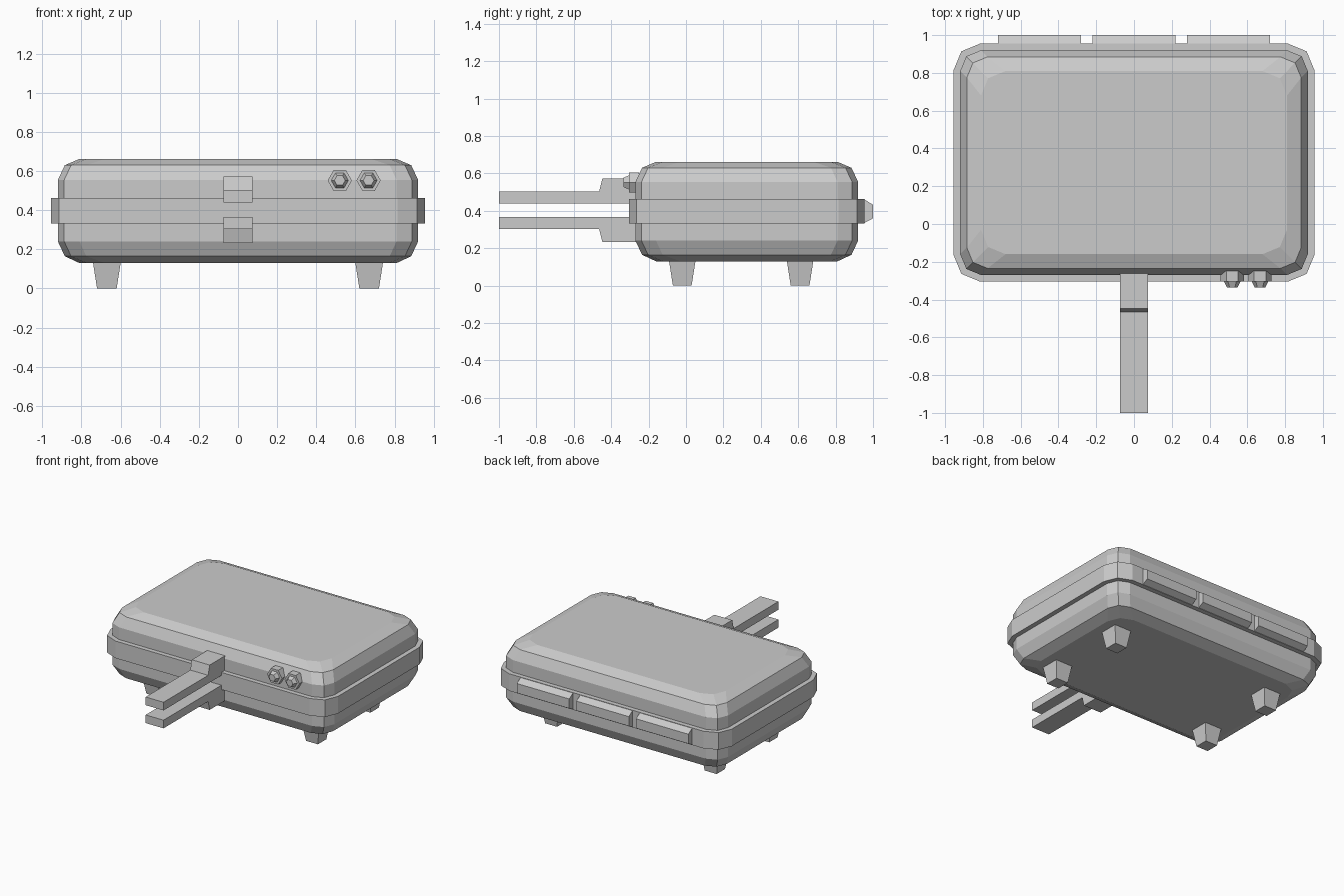
import bpy, bmesh, math

cube = bpy.data.objects.get("Cube")
if cube:
    bpy.data.objects.remove(cube, do_unlink=True)

GREY = (0.6, 0.6, 0.6, 1.0)
mat = bpy.data.materials.new("light grey")
mat.use_nodes = True
mat.diffuse_color = GREY
mat.node_tree.nodes["Principled BSDF"].inputs["Base Color"].default_value = GREY

MID_Y = 0.325  # centre of the body


def loft(name, rings):
    """Skin a stack of equal-length point rings and cap both ends."""
    bm = bmesh.new()
    loops = [[bm.verts.new(p) for p in ring] for ring in rings]
    n = len(loops[0])
    for a, b in zip(loops, loops[1:]):
        for i in range(n):
            j = (i + 1) % n
            bm.faces.new((a[i], a[j], b[j], b[i]))
    bm.faces.new(loops[0])
    bm.faces.new(loops[-1])
    bmesh.ops.recalc_face_normals(bm, faces=bm.faces)
    mesh = bpy.data.meshes.new(name)
    bm.to_mesh(mesh)
    bm.free()
    mesh.materials.append(mat)
    obj = bpy.data.objects.new(name, mesh)
    bpy.context.collection.objects.link(obj)
    return obj


def rounded_ring(hx, hy, radius, z):
    """Rectangle with two-segment round corners."""
    pts = []
    for k, (sx, sy) in enumerate([(1, 1), (-1, 1), (-1, -1), (1, -1)]):
        for step in range(3):
            a = math.radians(90 * k + 45 * step)
            pts.append((sx * (hx - radius) + radius * math.cos(a),
                        MID_Y + sy * (hy - radius) + radius * math.sin(a), z))
    return pts


def square_ring(x, y, z, half):
    return [(x + sx * half, y + sy * half, z)
            for sx, sy in [(1, 1), (-1, 1), (-1, -1), (1, -1)]]


def extrude_x(name, profile, x0, x1):
    """Extrude a (y, z) profile along x."""
    return loft(name, [[(x, y, z) for y, z in profile] for x in (x0, x1)])


# Body shell: inset, corner radius, height
shell = [(0.11, 0.13, 0.13), (0.035, 0.11, 0.165), (0, 0.11, 0.24),
         (0, 0.11, 0.555), (0.035, 0.11, 0.63), (0.11, 0.13, 0.662)]
loft("body_shell", [rounded_ring(0.92 - d, 0.595 - d, r, z) for d, r, z in shell])

# Rim around the middle
loft("middle_rim", [rounded_ring(0.955, 0.63, 0.14, z) for z in (0.333, 0.463)])

# Handles: the lower one mirrors the upper one about the seam
handle = [(-0.25, 0.44), (-1.0, 0.44), (-1.0, 0.502), (-0.465, 0.502),
          (-0.447, 0.573), (-0.25, 0.573)]
extrude_x("upper_handle", handle, -0.075, 0.075)
extrude_x("lower_handle", [(y, 0.806 - z) for y, z in handle], -0.075, 0.075)

# Hinge blocks along the back
hinge = [(0.92, 0.333), (0.95, 0.333), (1.0, 0.36), (1.0, 0.432),
         (0.95, 0.463), (0.92, 0.463)]
for label, x in (("right", -0.5), ("middle", 0), ("left", 0.5)):
    extrude_x(label + "_hinge", hinge, x - 0.22, x + 0.22)

# Hexagonal knobs: radius, y
knob = [(0.062, -0.25), (0.062, -0.305), (0.044, -0.305), (0.028, -0.335)]
for label, x in (("inner", 0.52), ("outer", 0.667)):
    loft(label + "_knob", [[(x + r * math.cos(k * math.pi / 3), y,
                             0.552 + r * math.sin(k * math.pi / 3))
                            for k in range(6)] for r, y in knob])

# Tapered feet
for side, x in (("right", -0.67), ("left", 0.67)):
    for end, y in (("front", -0.02), ("back", 0.61)):
        loft(f"{end}_{side}_foot", [square_ring(x, y, 0, 0.05),
                                    square_ring(x, y, 0.14, 0.072)])
